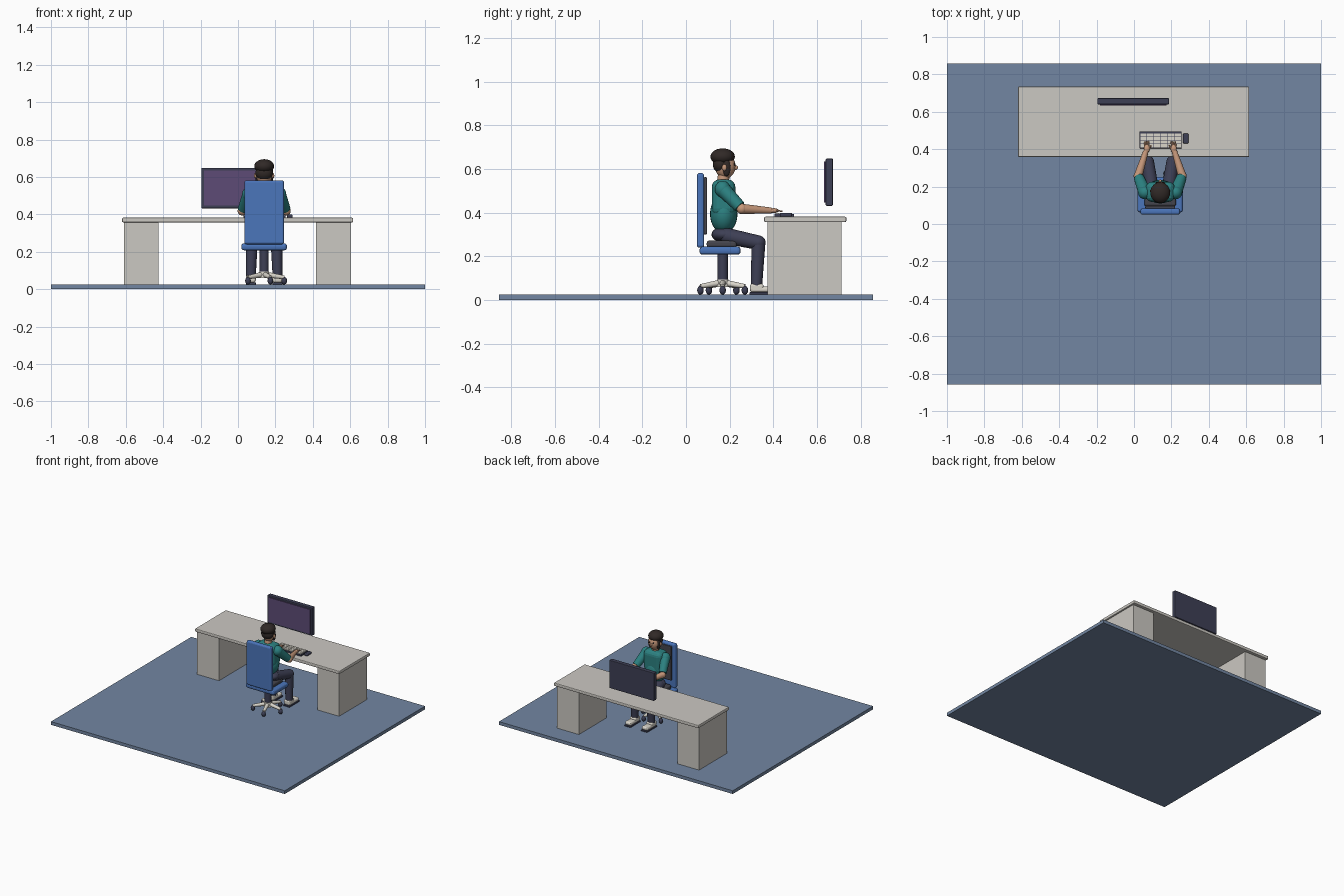
import bpy
from math import cos, sin, pi
from mathutils import Vector

if "Cube" in bpy.data.objects:
    bpy.data.objects.remove(bpy.data.objects["Cube"], do_unlink=True)


def material(name, r, g, b):
    m = bpy.data.materials.new(name)
    m.use_nodes = True
    m.diffuse_color = (r, g, b, 1)
    m.node_tree.nodes["Principled BSDF"].inputs["Base Color"].default_value = (r, g, b, 1)
    return m


FLOOR = material("slate blue floor", .17, .24, .36)
DESK = material("warm grey laminate", .60, .58, .54)
BLUE = material("chair blue", .07, .18, .50)
NAVY = material("dark navy", .047, .05, .09)
PAD = material("charcoal pad", .06, .06, .075)
TEAL = material("teal cloth", .025, .22, .22)
SKIN = material("skin", .58, .32, .20)
HAIR = material("dark brown hair", .03, .022, .02)
WHITE = material("off white", .70, .67, .60)
SCREEN = material("purple screen", .11, .07, .18)


def finish(name, mat, smooth=True):
    ob = bpy.context.object
    ob.name = name
    ob.data.materials.append(mat)
    if smooth:
        bpy.ops.object.shade_smooth_by_angle()
    return ob


def box(name, mat, x, y, z, bevel=0, segments=2):
    """Box from (low, high) ranges on each axis, with optional rounded edges."""
    bpy.ops.mesh.primitive_cube_add(size=1)
    ob = bpy.context.object
    for v in ob.data.vertices:
        v.co = [(a + b) / 2 + c * (b - a) for c, (a, b) in zip(v.co, (x, y, z))]
    finish(name, mat, False)
    if bevel:
        mod = ob.modifiers.new("round", "BEVEL")
        mod.width, mod.segments = bevel, segments
    return ob


def ball(name, mat, centre, radii):
    bpy.ops.mesh.primitive_uv_sphere_add(segments=24, ring_count=14, radius=1)
    ob = bpy.context.object
    for v in ob.data.vertices:
        v.co = [c + p * r for p, c, r in zip(v.co, centre, radii)]
    return finish(name, mat)


def limb(name, mat, start, end, r1, r2, sides=20):
    """Tapered cylinder between two points."""
    a, b = Vector(start), Vector(end)
    bpy.ops.mesh.primitive_cone_add(vertices=sides, radius1=r1, radius2=r2, depth=(b - a).length)
    ob = bpy.context.object
    ob.location = (a + b) / 2
    ob.rotation_euler = (b - a).to_track_quat("Z", "Y").to_euler()
    return finish(name, mat)


CX = .14  # middle of chair and sitter

# Floor and desk
box("floor", FLOOR, (-1, 1), (-.857, .857), (0, .025))
box("desk_top", DESK, (-.62, .616), (.358, .735), (.357, .382), .006)
for side, x in (("right", (-.61, -.424)), ("left", (.418, .604))):
    box(side + "_desk_pedestal", DESK, x, (.373, .712), (.025, .358))

# Monitor
box("monitor_body", NAVY, (-.196, .187), (.64, .673), (.432, .648), .004)
box("monitor_screen", SCREEN, (-.182, .173), (.633, .641), (.447, .635))

# Keyboard and mouse
box("keyboard_base", NAVY, (.03, .255), (.405, .495), (.381, .394), .002)
COLS, ROWS = 6, 4
for i in range(COLS):
    for j in range(ROWS):
        kx, ky = .034 + i * .0365, .41 + j * .0195
        box("key", WHITE, (kx, kx + .0335), (ky, ky + .0165), (.393, .4))
box("mouse", NAVY, (.262, .292), (.43, .485), (.381, .4), .007, 3)

# Chair seat and back
box("chair_back", BLUE, (CX - .106, CX + .106), (.05, .083), (.24, .582), .012, 3)
box("chair_back_pad", PAD, (CX - .08, CX + .08), (.08, .097), (.3, .563), .006)
box("chair_seat", BLUE, (CX - .122, CX + .122), (.062, .25), (.208, .245), .014, 3)
box("chair_seat_pad", PAD, (CX - .085, CX + .085), (.095, .232), (.24, .273), .012, 3)

# Chair column and five-armed base
CY = .168
limb("chair_column", NAVY, (CX, CY, .07), (CX, CY, .212), .024, .024)
limb("base_hub", WHITE, (CX, CY, .06), (CX, CY, .095), .032, .026)
for i in range(5):
    a = i * 2 * pi / 5
    tip = (CX + .107 * cos(a), CY + .107 * sin(a))
    limb("base_arm", WHITE, (CX, CY, .08), (*tip, .063), .016, .01, 12)
    ball("caster", NAVY, (*tip, .045), (.015, .015, .02))

# Torso
ball("belly", TEAL, (CX, .173, .395), (.082, .063, .09))
box("chest", TEAL, (CX - .078, CX + .078), (.118, .226), (.385, .553), .035, 4)
ball("hips", NAVY, (CX, .175, .3), (.08, .058, .036))

# Head
limb("neck", SKIN, (CX, .168, .53), (CX, .175, .59), .028, .026)
ball("head", SKIN, (CX, .18, .613), (.044, .047, .056))
ball("nose", SKIN, (CX, .226, .607), (.008, .012, .011))
ball("hair_top", HAIR, (CX, .168, .657), (.053, .056, .038))
ball("hair_back", HAIR, (CX, .158, .622), (.047, .035, .04))

# Paired parts of the sitter
for side, s in (("right", -1), ("left", 1)):
    def at(x, y, z):
        return (CX + s * x, y, z)

    ball(side + "_sideburn", HAIR, at(.036, .186, .607), (.012, .018, .04))
    ball(side + "_ear", SKIN, at(.047, .176, .607), (.007, .011, .015))
    ball(side + "_eye", HAIR, at(.017, .222, .622), (.006, .004, .006))

    # Arms
    shoulder, elbow, wrist = at(.082, .168, .508), at(.118, .256, .418), at(.076, .39, .41)
    ball(side + "_shoulder", TEAL, shoulder, (.036, .036, .038))
    limb(side + "_sleeve", TEAL, shoulder, at(.113, .246, .428), .035, .028)
    ball(side + "_elbow", SKIN, elbow, (.024, .024, .024))
    limb(side + "_forearm", SKIN, elbow, wrist, .023, .014)
    ball(side + "_palm", SKIN, at(.072, .402, .41), (.016, .023, .011))
    for k in range(4):
        fx = .061 + k * .0075
        limb(side + "_finger", SKIN, at(fx, .412, .411), at(fx - .002, .442, .406), .004, .003, 8)
    limb(side + "_thumb", SKIN, at(.06, .4, .41), at(.048, .422, .406), .005, .003, 8)

    # Legs
    hip, knee, ankle = at(.045, .19, .293), at(.066, .332, .263), at(.071, .323, .065)
    ball(side + "_hip", NAVY, hip, (.036, .036, .036))
    limb(side + "_thigh", NAVY, hip, knee, .037, .033)
    ball(side + "_knee", NAVY, knee, (.033, .033, .033))
    limb(side + "_shin", NAVY, knee, ankle, .032, .026)

    # Shoes
    mid = CX + s * .071
    box(side + "_sole", NAVY, (mid - .027, mid + .027), (.29, .415), (.025, .036), .004)
    box(side + "_shoe", WHITE, (mid - .026, mid + .026), (.293, .412), (.035, .062), .012, 3)
    box(side + "_shoe_collar", WHITE, (mid - .026, mid + .026), (.293, .355), (.04, .075), .01, 3)
